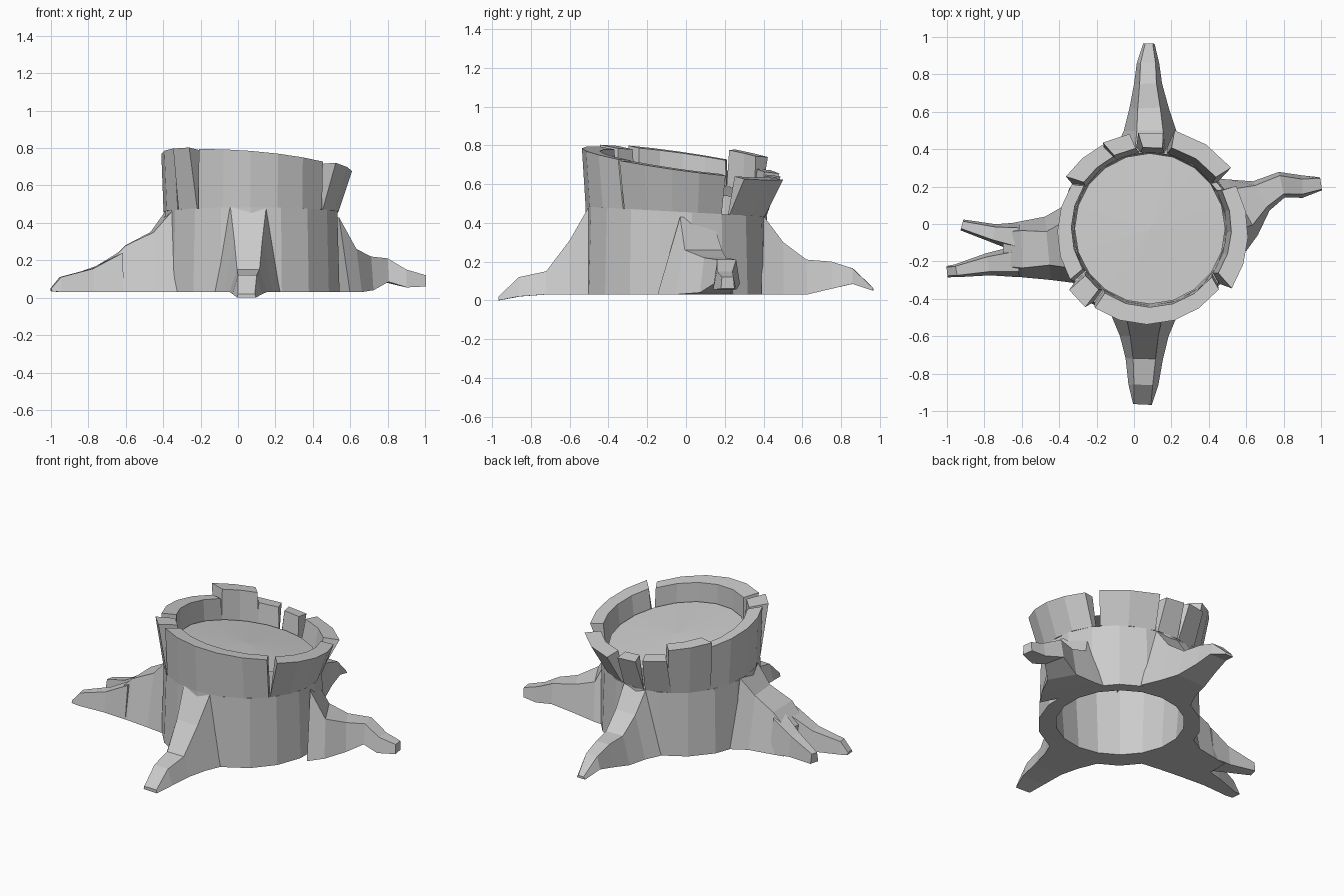
import bpy, bmesh
from math import cos, sin, radians
from mathutils import Vector

if "Cube" in bpy.data.objects:
    bpy.data.objects.remove(bpy.data.objects["Cube"])

OUT = (0.07, -0.05)    # bark centre
INN = (0.085, -0.025)  # hollow centre


def rim_z(x, y):
    return 0.71 - 0.08 * x - 0.14 * y


def mid_z(y):
    return 0.455 - 0.055 * y


def polar(c, r, a):
    return c[0] + r * cos(radians(a)), c[1] + r * sin(radians(a))


def loft(name, rings, closed=False):
    """Skin a list of 4-point cross-sections, capping the ends unless closed."""
    bm = bmesh.new()
    vs = [[bm.verts.new(p) for p in ring] for ring in rings]
    n = len(vs)
    for i in range(n if closed else n - 1):
        a, b = vs[i], vs[(i + 1) % n]
        for k in range(4):
            j = (k + 1) % 4
            bm.faces.new((a[k], a[j], b[j], b[k]))
    if not closed:
        bm.faces.new(vs[0])
        bm.faces.new(vs[-1])
    bmesh.ops.recalc_face_normals(bm, faces=bm.faces)
    me = bpy.data.meshes.new(name)
    bm.to_mesh(me)
    bm.free()
    ob = bpy.data.objects.new(name, me)
    bpy.context.collection.objects.link(ob)
    return ob


def root(name, path):
    """path: (x, y, half width at base, half width on top, z base, z top)"""
    rings = []
    for i, (x, y, wb, wt, zb, zt) in enumerate(path):
        p, q = path[max(i - 1, 0)], path[min(i + 1, len(path) - 1)]
        d = Vector((q[0] - p[0], q[1] - p[1])).normalized()
        nx, ny = -d.y, d.x
        rings.append([(x + nx * w, y + ny * w, z) for w, z in
                      ((-wb, zb), (wb, zb), (wt, zt), (-wt, zt))])
    loft(name, rings)


# Lower bark: full hollow ring with a flat open base
rings = []
for i in range(18):
    a = i * 20 + 10
    ob, om = polar(OUT, 0.48, a), polar(OUT, 0.468, a)
    ib, im = polar(INN, 0.38, a), polar(INN, 0.412, a)
    rings.append([(*ob, 0.03), (*om, mid_z(om[1])), (*im, mid_z(im[1])), (*ib, 0.03)])
loft("lower_bark", rings, closed=True)

# Broken rim pieces: start angle, end angle, top radius, extra height, segments
chunks = [
    ("front_rim", 235, 322, 0.487, 0.005, 5),
    ("right_rim", 327, 388, 0.54, 0.005, 4),
    ("back_right_rim", 38, 75, 0.57, 0.0, 2),
    ("back_block_rim", 81, 95, 0.54, 0.0, 1),
    ("back_rim", 100, 116, 0.54, 0.01, 1),
    ("raised_rim", 117, 145, 0.53, 0.075, 2),
    ("left_rim", 147, 211, 0.48, 0.02, 4),
    ("left_block_rim", 216, 230, 0.515, 0.01, 1),
]
for name, a0, a1, r, dz, n in chunks:
    rings = []
    for i in range(n + 1):
        t = i / n
        a = a0 + (a1 - a0) * t
        b = a + (t - 0.5) * 4
        om, im = polar(OUT, 0.468, b), polar(INN, 0.412, b)
        ot, it = polar(OUT, r, a), polar(INN, 0.42 + max(0, r - 0.5) * 0.4, a)
        rings.append([(*om, mid_z(om[1])), (*ot, rim_z(*ot) + dz),
                      (*it, rim_z(*it) + dz), (*im, mid_z(im[1]))])
    loft(name, rings)

# Sloping cut wood face inside the rim
bm = bmesh.new()
pts = [polar(INN, 0.403, i * 18) for i in range(20)]
edge = [bm.verts.new((x, y, rim_z(x, y) - 0.11)) for x, y in pts]
mid = bm.verts.new((*INN, rim_z(*INN) - 0.095))
for i in range(20):
    bm.faces.new((edge[i], edge[(i + 1) % 20], mid))
me = bpy.data.meshes.new("cut_face")
bm.to_mesh(me)
bm.free()
bpy.context.collection.objects.link(bpy.data.objects.new("cut_face", me))

# Roots
root("front_root", [
    (0.055, -0.48, 0.18, 0.10, 0.03, 0.52), (0.055, -0.60, 0.13, 0.075, 0.03, 0.31),
    (0.055, -0.72, 0.10, 0.06, 0.03, 0.15), (0.05, -0.86, 0.08, 0.05, 0.02, 0.12),
    (0.045, -0.965, 0.05, 0.045, 0.0, 0.02)])
root("back_root", [
    (0.085, 0.39, 0.19, 0.08, 0.03, 0.45), (0.085, 0.50, 0.14, 0.07, 0.03, 0.30),
    (0.08, 0.62, 0.105, 0.06, 0.03, 0.21), (0.075, 0.75, 0.075, 0.045, 0.06, 0.20),
    (0.075, 0.86, 0.06, 0.04, 0.085, 0.165), (0.08, 0.965, 0.03, 0.02, 0.05, 0.065)])
root("right_root", [
    (0.50, 0.05, 0.22, 0.09, 0.03, 0.43), (0.58, 0.09, 0.17, 0.11, 0.03, 0.26),
    (0.68, 0.15, 0.09, 0.065, 0.04, 0.22), (0.79, 0.21, 0.07, 0.05, 0.085, 0.21),
    (0.90, 0.20, 0.06, 0.04, 0.055, 0.15), (1.0, 0.215, 0.035, 0.03, 0.06, 0.12)])
root("left_root", [
    (-0.34, -0.11, 0.21, 0.13, 0.03, 0.50), (-0.46, -0.13, 0.17, 0.09, 0.03, 0.35),
    (-0.60, -0.135, 0.15, 0.10, 0.03, 0.28), (-0.70, -0.135, 0.13, 0.09, 0.03, 0.18)])
root("left_root_front_fork", [
    (-0.62, -0.20, 0.085, 0.055, 0.03, 0.24), (-0.78, -0.215, 0.06, 0.04, 0.03, 0.155),
    (-0.95, -0.25, 0.035, 0.025, 0.03, 0.11), (-1.0, -0.255, 0.03, 0.022, 0.035, 0.05)])
root("left_root_back_fork", [
    (-0.62, -0.07, 0.08, 0.05, 0.03, 0.25), (-0.75, -0.05, 0.05, 0.035, 0.04, 0.17),
    (-0.92, -0.005, 0.03, 0.02, 0.05, 0.11)])
